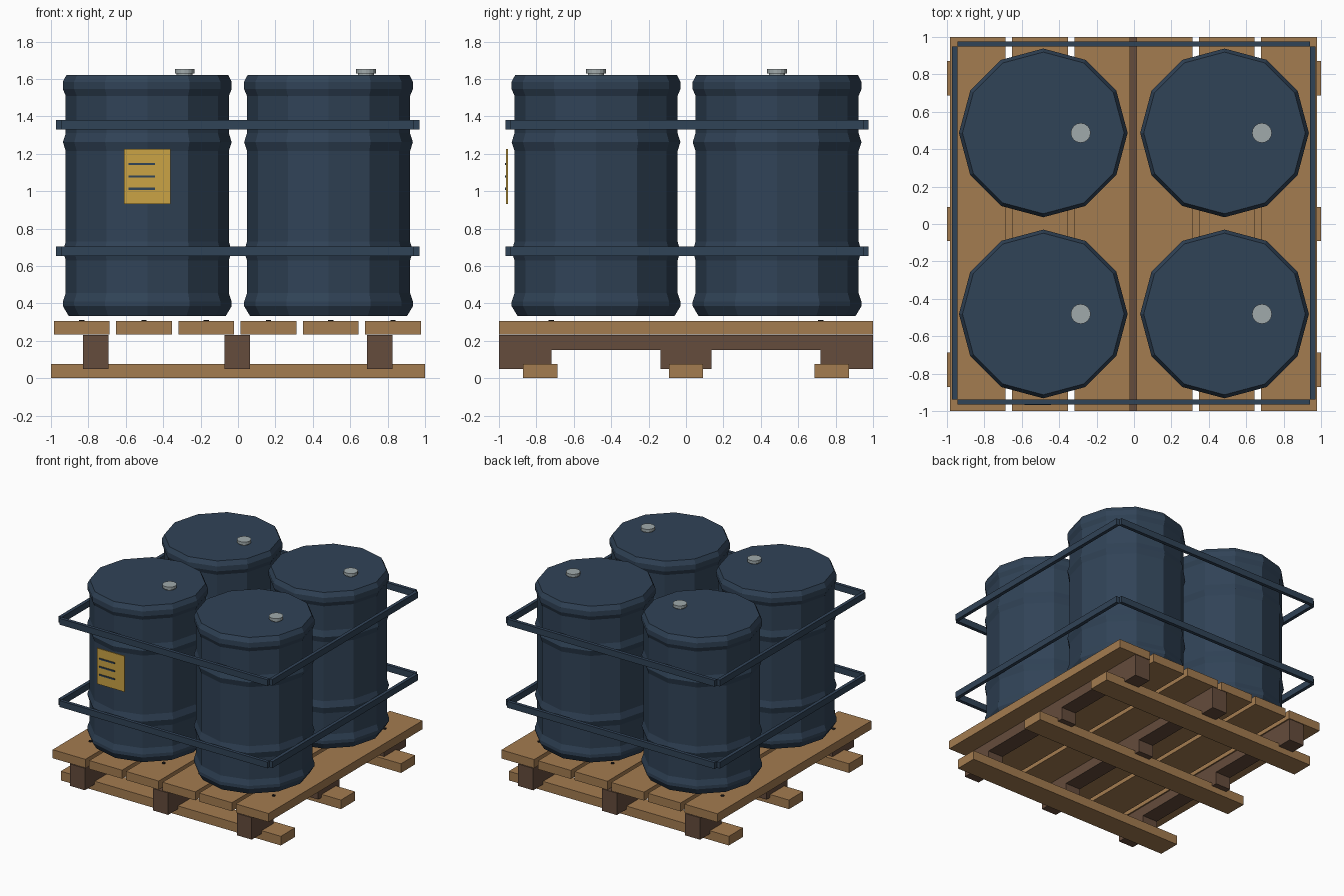
import bpy, bmesh, math
from mathutils import Matrix

cube = bpy.data.objects.get("Cube")
if cube:
    bpy.data.objects.remove(cube, do_unlink=True)


def material(name, rgb):
    m = bpy.data.materials.new(name)
    m.use_nodes = True
    m.diffuse_color = (*rgb, 1)
    bsdf = next(n for n in m.node_tree.nodes if n.type == 'BSDF_PRINCIPLED')
    bsdf.inputs["Base Color"].default_value = (*rgb, 1)
    return m


navy = material("navy_steel", (0.03, 0.056, 0.095))
wood = material("light_wood", (0.37, 0.2, 0.08))
dark_wood = material("dark_wood", (0.13, 0.072, 0.045))
yellow = material("label_yellow", (0.6, 0.37, 0.06))
grey = material("cap_grey", (0.35, 0.4, 0.41))
black = material("nail_black", (0.012, 0.012, 0.014))


def finish(name, bm, mat):
    bmesh.ops.recalc_face_normals(bm, faces=bm.faces)
    mesh = bpy.data.meshes.new(name)
    bm.to_mesh(mesh)
    bm.free()
    mesh.materials.append(mat)
    obj = bpy.data.objects.new(name, mesh)
    bpy.context.collection.objects.link(obj)
    return obj


def box(name, xs, ys, zs, mat):
    bm = bmesh.new()
    bmesh.ops.create_cube(bm, size=1)
    spans = (xs, ys, zs)
    for v in bm.verts:
        v.co = [lo + (hi - lo) * (c + 0.5) for c, (lo, hi) in zip(v.co, spans)]
    return finish(name, bm, mat)


def lathe(name, profile, x, y, sides, mat):
    """Closed faceted solid from (radius, height) pairs, bottom to top."""
    bm = bmesh.new()
    rings = []
    for r, z in profile:
        angles = [math.tau * i / sides for i in range(sides)]
        rings.append([bm.verts.new((x + r * math.cos(a), y + r * math.sin(a), z))
                      for a in angles])
    for low, high in zip(rings, rings[1:]):
        for i in range(sides):
            j = (i + 1) % sides
            bm.faces.new((low[i], low[j], high[j], high[i]))
    bm.faces.new(rings[0])
    bm.faces.new(rings[-1])
    return finish(name, bm, mat)


# Pallet deck boards with a nail near each end
for i in range(6):
    x = -0.836 + i * 0.333
    box(f"deck_board_{i + 1}", (x - 0.149, x + 0.149), (-1, 1), (0.235, 0.305), wood)
    for end, y in (("front", -0.72), ("back", 0.72)):
        lathe(f"{end}_nail_{i + 1}", [(0.014, 0.3), (0.014, 0.311)], x, y, 8, black)

# Notched stringers: one side outline extruded across the width
outline = [(-1, 0.05), (-0.72, 0.05), (-0.72, 0.15), (-0.137, 0.15), (-0.137, 0.05)]
outline += [(-y, z) for y, z in reversed(outline)]
outline += [(1, 0.23), (-1, 0.23)]
for side, x in (("right", -0.76), ("middle", -0.003), ("left", 0.757)):
    bm = bmesh.new()
    face = bm.faces.new([bm.verts.new((x - 0.068, y, z)) for y, z in outline])
    new = bmesh.ops.extrude_face_region(bm, geom=[face])["geom"]
    bmesh.ops.translate(bm, vec=(0.136, 0, 0),
                        verts=[g for g in new if isinstance(g, bmesh.types.BMVert)])
    finish(f"{side}_stringer", bm, dark_wood)

# Bottom runners
for side, y in (("front", -0.78), ("middle", 0), ("back", 0.78)):
    box(f"{side}_runner", (-1, 1), (y - 0.092, y + 0.092), (0, 0.075), wood)

# Twelve-sided barrels with rolled rims, two ribs and a bung cap
body, rib = 0.436, 0.451
barrel = [(0.42, 0.333), (rib, 0.385), (rib, 0.41), (body, 0.455),
          (body, 0.63), (rib, 0.68), (body, 0.73),
          (body, 1.215), (rib, 1.262), (body, 1.31),
          (body, 1.51), (rib, 1.545), (rib, 1.585), (0.432, 1.622)]
cap = [(0.043, 1.615), (0.043, 1.63), (0.053, 1.63), (0.053, 1.654)]
for side, x in (("right", -0.485), ("left", 0.484)):
    for end, y in (("front", -0.481), ("back", 0.487)):
        lathe(f"{end}_{side}_barrel", barrel, x, y, 12, navy)
        lathe(f"{end}_{side}_bung_cap", cap, x + 0.2, y, 16, grey)

# Strapping frames around the group
for level, z in (("lower", 0.679), ("upper", 1.355)):
    zs = (z - 0.026, z + 0.026)
    for end, y in (("front", -0.951), ("back", 0.963)):
        box(f"{level}_{end}_strap", (-0.945, 0.942), (y - 0.014, y + 0.014), zs, navy)
    for side, x in (("right", -0.959), ("left", 0.956)):
        box(f"{level}_{side}_strap", (x - 0.014, x + 0.014), (-0.938, 0.95), zs, navy)

# Label plate with three printed lines
box("label_plate", (-0.61, -0.36), (-0.962, -0.953), (0.932, 1.226), yellow)
for i, z in enumerate((1.145, 1.079, 1.013)):
    box(f"label_line_{i + 1}", (-0.585, -0.445), (-0.968, -0.961),
        (z - 0.006, z + 0.006), navy)
